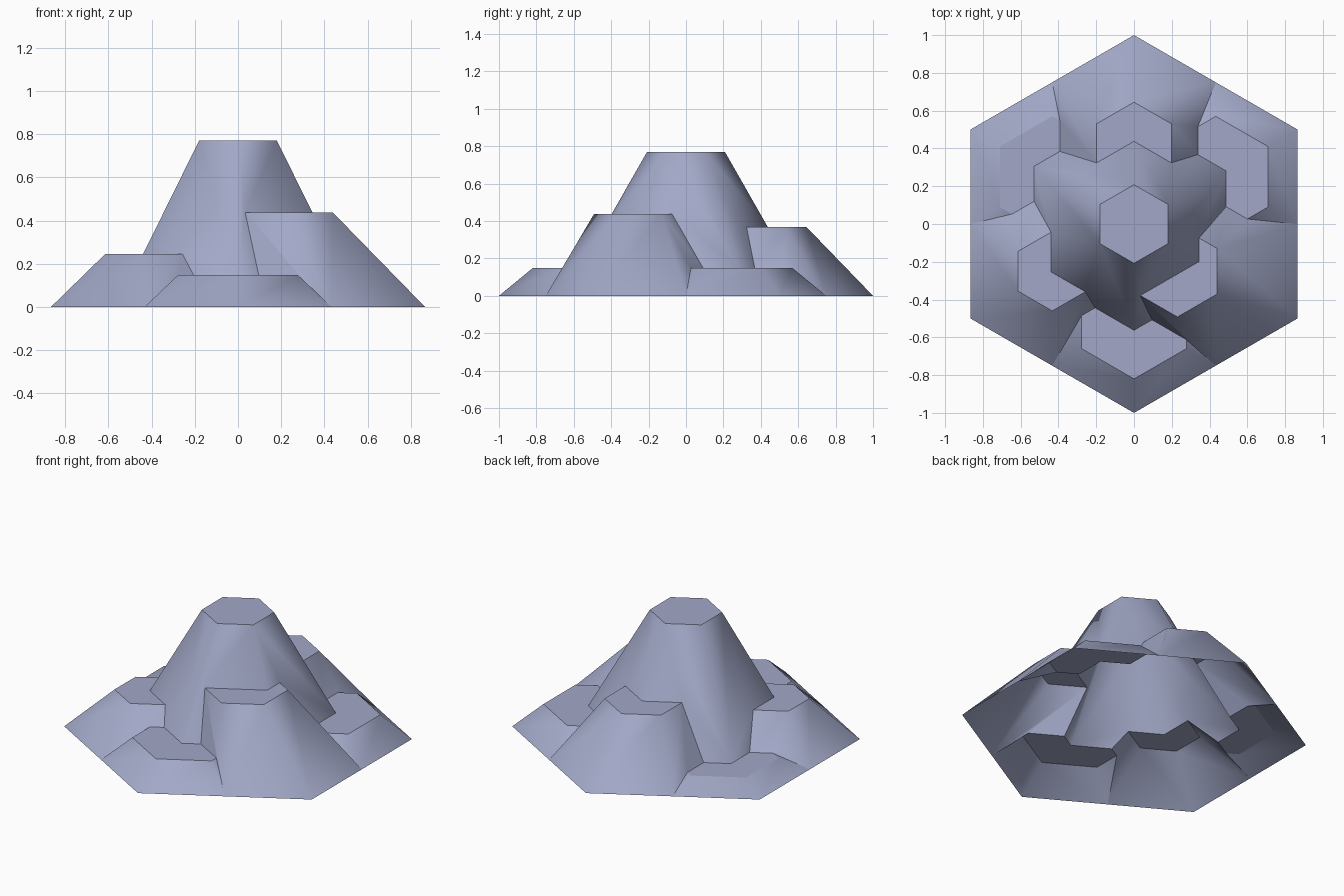
import bpy, bmesh, math

if "Cube" in bpy.data.objects:
    bpy.data.objects.remove(bpy.data.objects["Cube"])

rock = bpy.data.materials.new("blue_grey_rock")
rock.diffuse_color = (0.36, 0.39, 0.57, 1)
rock.use_nodes = True
rock.node_tree.nodes["Principled BSDF"].inputs["Base Color"].default_value = rock.diffuse_color


def hex_ring(bm, cx, cy, r, z):
    return [bm.verts.new((cx + r * math.cos(math.radians(30 + 60 * i)),
                          cy + r * math.sin(math.radians(30 + 60 * i)), z))
            for i in range(6)]


def hex_frustum(name, base, top, height):
    """Closed six-sided frustum; base and top are (x, y, radius)."""
    bm = bmesh.new()
    low, high = hex_ring(bm, *base, 0), hex_ring(bm, *top, height)
    for i in range(6):
        j = (i + 1) % 6
        bm.faces.new((low[i], low[j], high[j], high[i]))
    bm.faces.new(low[::-1])
    bm.faces.new(high)
    mesh = bpy.data.meshes.new(name)
    bm.to_mesh(mesh)
    bm.free()
    mesh.materials.append(rock)
    ob = bpy.data.objects.new(name, mesh)
    bpy.context.collection.objects.link(ob)
    return ob


# central peak
mountain = hex_frustum("hex_mountain", (0, 0, 0.647), (0, 0, 0.208), 0.77)

# six foothills: direction, plateau centre, plateau radius, height
foothills = [
    (30, (0.433, 0.25), 0.32, 0.148),
    (90, (0, 0.417), 0.228, 0.367),
    (150, (-0.433, 0.25), 0.32, 0.063),
    (210, (-0.433, -0.25), 0.21, 0.245),
    (270, (0, -0.5), 0.32, 0.148),
    (330, (0.23, -0.25), 0.242, 0.437),
]
for angle, centre, radius, height in foothills:
    a = math.radians(angle)
    hill = hex_frustum("foothill", (0.5 * math.cos(a), 0.5 * math.sin(a), 0.5),
                       (*centre, radius), height)
    mod = mountain.modifiers.new("merge", 'BOOLEAN')
    mod.operation, mod.solver, mod.object = 'UNION', 'EXACT', hill
    bpy.context.view_layer.objects.active = mountain
    bpy.ops.object.modifier_apply(modifier=mod.name)
    bpy.data.objects.remove(hill, do_unlink=True)

# open underside; smooth walls, crisp plateau rims and valleys
bm = bmesh.new()
bm.from_mesh(mountain.data)
bmesh.ops.remove_doubles(bm, verts=bm.verts, dist=1e-4)
bmesh.ops.recalc_face_normals(bm, faces=bm.faces)
bmesh.ops.delete(bm, geom=[f for f in bm.faces if all(v.co.z < 1e-4 for v in f.verts)],
                 context='FACES')
for f in bm.faces:
    f.smooth = True
for e in bm.edges:
    if len(e.link_faces) == 2:
        flat = [f.normal.z > 0.99 for f in e.link_faces]
        e.smooth = flat[0] == flat[1] and e.calc_face_angle_signed(0) > -0.02
bm.to_mesh(mountain.data)
bm.free()
